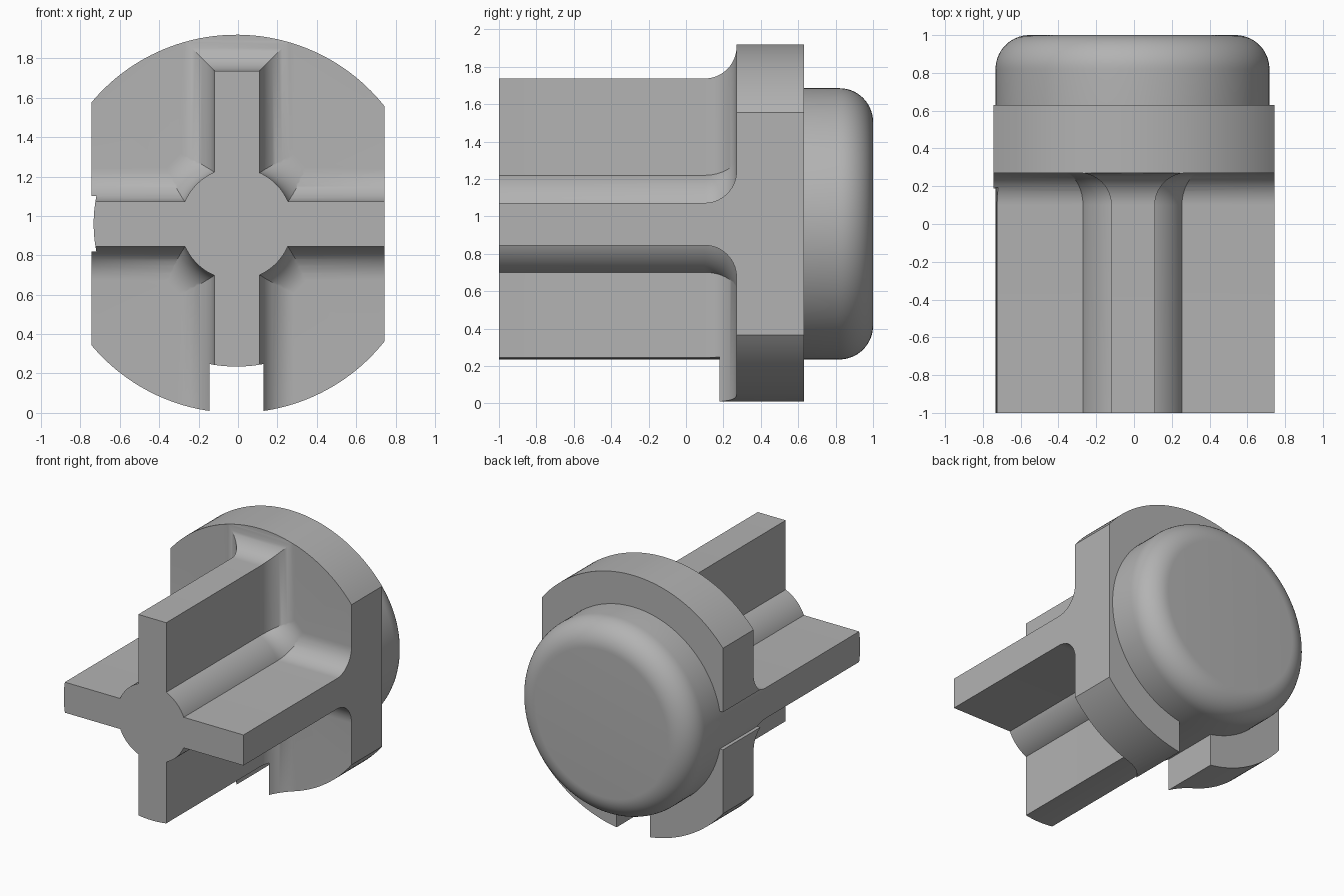
import bpy, bmesh
from math import sin, cos, pi, acos

if "Cube" in bpy.data.objects:
    bpy.data.objects.remove(bpy.data.objects["Cube"])

CX, CZ = -0.008, 0.96           # axis of the part
RIM, HUB, CORE = 0.96, 0.725, 0.285
FLAT = 0.745                    # half width between the flats
FRONT, FACE, BACK, END = -1.0, 0.27, 0.63, 1.0
FILLET, ROUND = 0.17, 0.18

grey = bpy.data.materials.new("light grey plastic")
grey.use_nodes = True
colour = (0.45, 0.45, 0.45, 1)
grey.diffuse_color = colour
grey.node_tree.nodes["Principled BSDF"].inputs["Base Color"].default_value = colour


def loft(name, rings):
    """Skin a closed solid through rings of equal point count."""
    bm = bmesh.new()
    loops = [[bm.verts.new(p) for p in ring] for ring in rings]
    for a, b in zip(loops, loops[1:]):
        for i in range(len(a)):
            j = (i + 1) % len(a)
            bm.faces.new((a[i], a[j], b[j], b[i]))
    bm.faces.new(loops[0])
    bm.faces.new(loops[-1])
    bmesh.ops.recalc_face_normals(bm, faces=bm.faces)
    mesh = bpy.data.meshes.new(name)
    bm.to_mesh(mesh)
    bm.free()
    mesh.materials.append(grey)
    obj = bpy.data.objects.new(name, mesh)
    bpy.context.collection.objects.link(obj)
    return obj


def circle(r, y, n=128):
    return [(CX + r * cos(2 * pi * i / n), y, CZ + r * sin(2 * pi * i / n)) for i in range(n)]


def rect(x0, x1, z0, z1, y, grow=0.0):
    x0, x1, z0, z1 = x0 - grow, x1 + grow, z0 - grow, z1 + grow
    return [(x0, y, z0), (x1, y, z0), (x1, y, z1), (x0, y, z1)]


def outline(y, n=48):
    """Disc with a flat on each side."""
    pts = []
    start, stop = acos((FLAT - CX) / RIM), pi - acos((FLAT + CX) / RIM)
    for side in (1, -1):
        arc = [start + (stop - start) * i / n for i in range(n + 1)]
        pts += [(CX + RIM * cos(a), y, CZ + side * RIM * sin(a)) for a in arc[::side]]
    return pts


def flare(steps=14):
    """Distance along the shaft and outward growth of the root fillet."""
    path = [(FRONT - 0.1, 0)]
    for i in range(steps + 1):
        t = pi / 2 * i / steps
        path.append((FACE - FILLET + FILLET * sin(t), FILLET * (1 - cos(t))))
    return path + [(FACE + 0.1, FILLET)]


def combine(target, tool, operation):
    mod = target.modifiers.new(operation, "BOOLEAN")
    mod.operation, mod.solver, mod.object = operation, "EXACT", tool
    bpy.context.view_layer.objects.active = target
    bpy.ops.object.modifier_apply(modifier=mod.name)
    bpy.data.objects.remove(tool)


# Cross arms and round core, each flaring into the flange
upright = (-0.12, 0.11, -0.5, 1.737)
crossbar = (-1.3, 1.3, 0.845, 1.072)
body = loft("cross_shaft_and_flange", [rect(*upright, y, g) for y, g in flare()])
combine(body, loft("crossbar", [rect(*crossbar, y, g) for y, g in flare()]), "UNION")
combine(body, loft("core", [circle(CORE + g, y) for y, g in flare()]), "UNION")

# Flange, then trim everything to its outline
combine(body, loft("flange", [circle(RIM + 0.1, y) for y in (FACE, BACK + 0.1)]), "UNION")
combine(body, loft("trim", [outline(y) for y in (FRONT, BACK)]), "INTERSECT")

# Keyways at the bottom and one side, floored by the hub radius
for area in ((-0.145, 0.13, -0.3, 0.6), (-1.2, -0.5, 0.82, 1.1)):
    keyway = loft("keyway", [rect(*area, y) for y in (FRONT - 0.2, BACK + 0.2)])
    combine(keyway, loft("hub", [circle(HUB, y) for y in (FRONT - 0.3, BACK + 0.3)]), "DIFFERENCE")
    combine(body, keyway, "DIFFERENCE")

# Rounded knob on the back
edge = [pi / 2 * i / 14 for i in range(15)]
knob = loft("rounded_knob", [circle(HUB, BACK)] + [
    circle(HUB - ROUND + ROUND * cos(t), END - ROUND + ROUND * sin(t)) for t in edge])

# Smooth curves, sharp edges
for obj in (body, knob):
    bpy.ops.object.select_all(action="DESELECT")
    obj.select_set(True)
    bpy.context.view_layer.objects.active = obj
    bpy.ops.object.shade_smooth_by_angle(angle=pi / 6)
